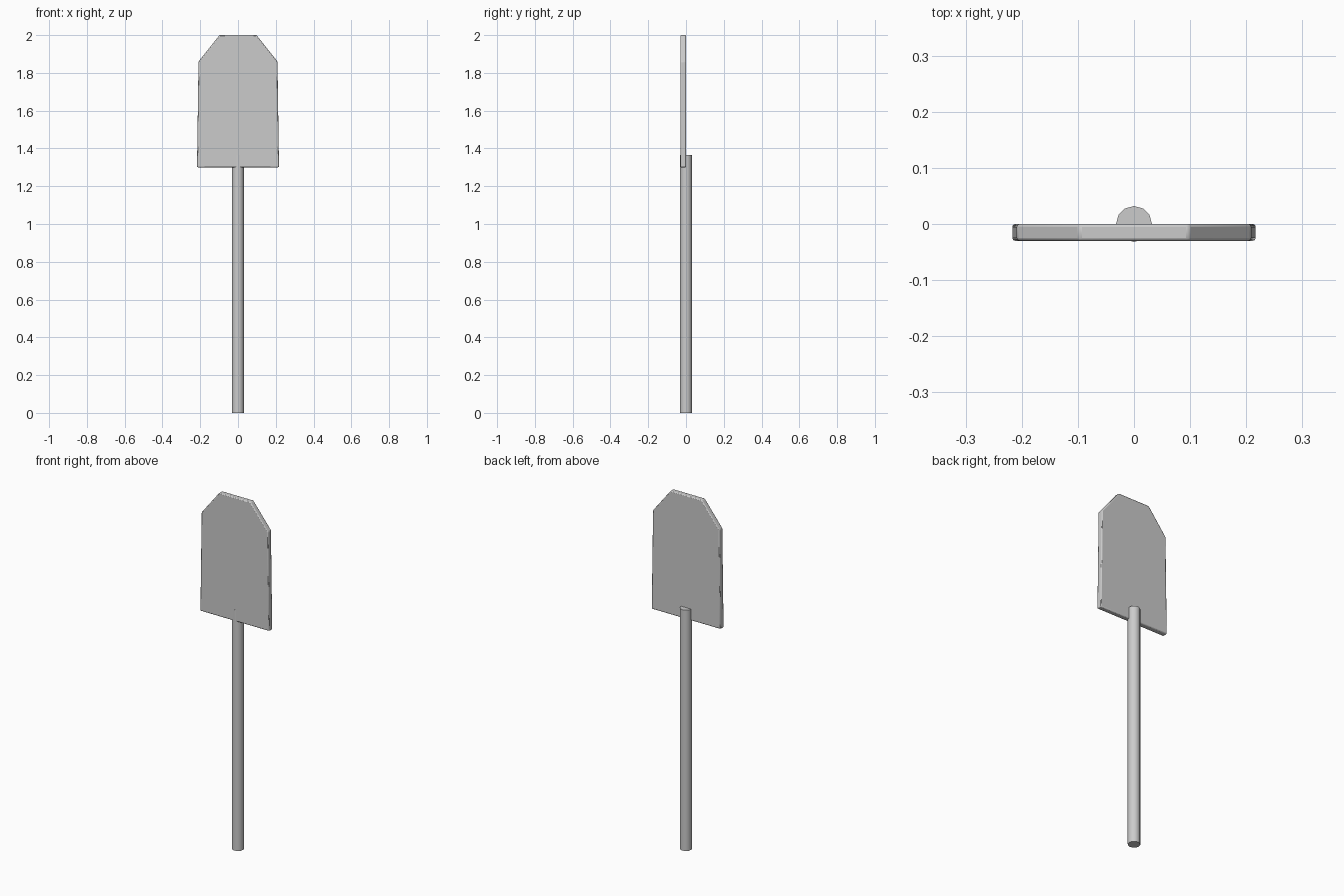
import bpy
import bmesh

old = bpy.data.objects.get("Cube")
if old:
    bpy.data.objects.remove(old, do_unlink=True)

grey = bpy.data.materials.new("light_grey")
grey.use_nodes = True
colour = (0.6, 0.6, 0.6, 1)
grey.diffuse_color = colour
grey.node_tree.nodes["Principled BSDF"].inputs["Base Color"].default_value = colour


def finish(obj):
    obj.data.materials.append(grey)
    bpy.ops.object.select_all(action="DESELECT")
    obj.select_set(True)
    bpy.context.view_layer.objects.active = obj
    bpy.ops.object.shade_smooth_by_angle(angle=0.6)


# Blade: mirrored outline pushed to a thin slab with softened edges
half = [(0.217, 1.30), (0.209, 1.86), (0.098, 2.0)]
outline = half + [(-x, z) for x, z in reversed(half)]
bm = bmesh.new()
face = bm.faces.new([bm.verts.new((x, -0.03, z)) for x, z in outline])
pushed = bmesh.ops.extrude_face_region(bm, geom=[face])["geom"]
bmesh.ops.translate(bm, vec=(0, 0.03, 0),
                    verts=[v for v in pushed if isinstance(v, bmesh.types.BMVert)])
bmesh.ops.recalc_face_normals(bm, faces=bm.faces)
mesh = bpy.data.meshes.new("blade")
bm.to_mesh(mesh)
bm.free()
blade = bpy.data.objects.new("blade", mesh)
bpy.context.collection.objects.link(blade)
bevel = blade.modifiers.new("soft_edges", "BEVEL")
bevel.width = 0.005
bevel.segments = 2
finish(blade)

# Handle: round pole overlapping the back of the blade
length = 1.365
bpy.ops.mesh.primitive_cylinder_add(vertices=12, radius=0.032, depth=length,
                                    location=(0, 0, length / 2))
handle = bpy.context.object
handle.name = "handle"
finish(handle)
